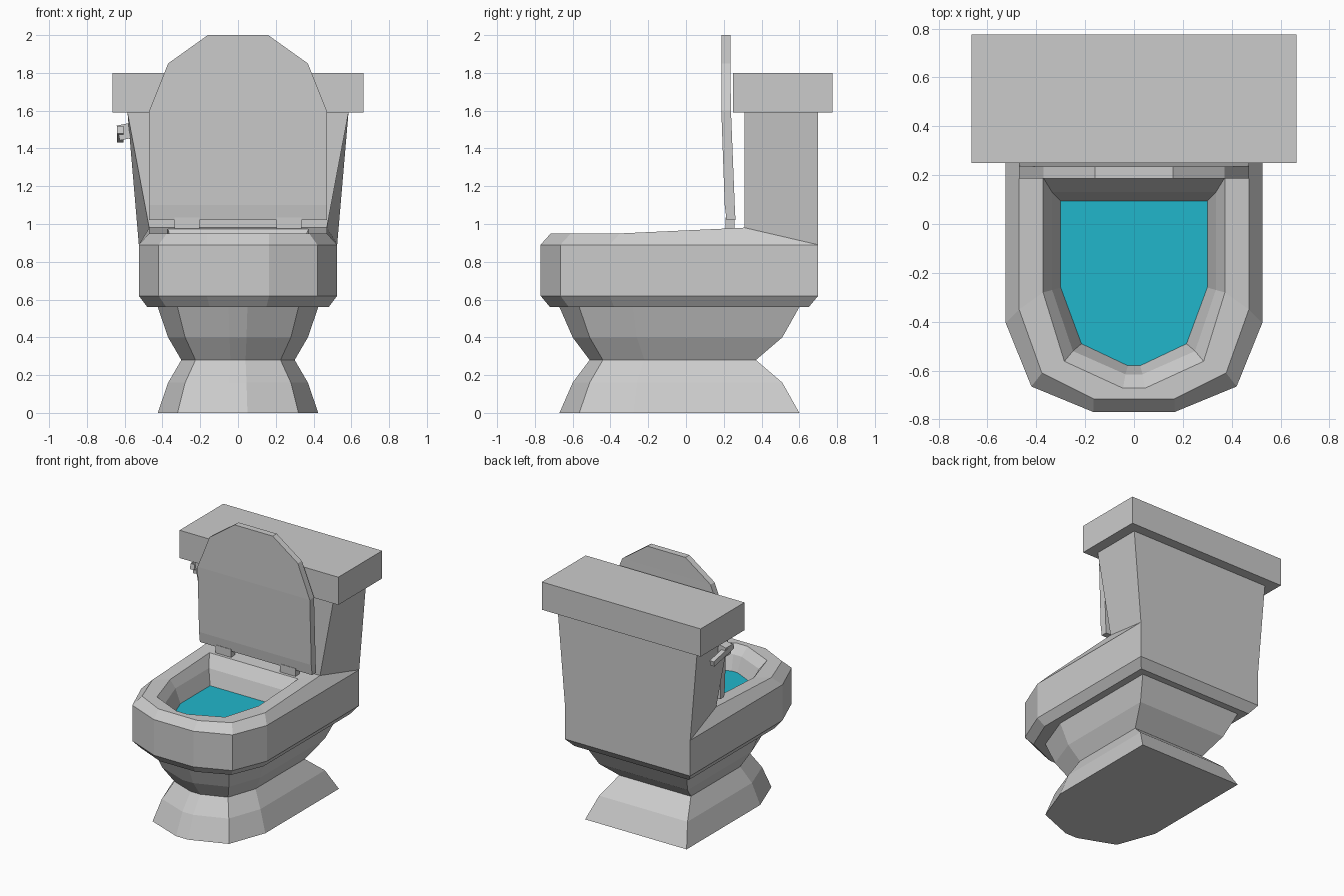
import bpy, bmesh
from mathutils import Matrix

if "Cube" in bpy.data.objects:
    bpy.data.objects.remove(bpy.data.objects["Cube"])


def loft(name, rings, cap_start=True, cap_end=True):
    """Skin a list of equally long point rings with flat quads."""
    bm = bmesh.new()
    rows = [[bm.verts.new(p) for p in ring] for ring in rings]
    n = len(rows[0])
    for a, b in zip(rows, rows[1:]):
        for i in range(n):
            j = (i + 1) % n
            bm.faces.new((a[i], a[j], b[j], b[i]))
    if cap_start:
        bm.faces.new(rows[0][::-1])
    if cap_end:
        bm.faces.new(rows[-1])
    bmesh.ops.recalc_face_normals(bm, faces=bm.faces)
    return finish(name, bm)


def finish(name, bm):
    mesh = bpy.data.meshes.new(name)
    bm.to_mesh(mesh)
    bm.free()
    obj = bpy.data.objects.new(name, mesh)
    bpy.context.collection.objects.link(obj)
    return obj


def box(name, lo, hi, tilt=None):
    bm = bmesh.new()
    bmesh.ops.create_cube(bm, size=1)
    size = [b - a for a, b in zip(lo, hi)]
    mid = [(a + b) / 2 for a, b in zip(lo, hi)]
    bmesh.ops.scale(bm, vec=size, verts=bm.verts)
    if tilt:
        bmesh.ops.rotate(bm, matrix=Matrix.Rotation(tilt[0], 3, tilt[1]), verts=bm.verts)
    bmesh.ops.translate(bm, vec=mid, verts=bm.verts)
    return finish(name, bm)


def outline(z, back, side, corner, front):
    """Mirrored bowl outline; z is a height or a function of y."""
    half = [back, side, corner, front]
    pts = half + [(-x, y) for x, y in reversed(half)]
    return [(x, y, z(y) if callable(z) else z) for x, y in pts]


def rim_z(y):
    return 0.95 + max(0, y + 0.3) * 0.05


# Pedestal: flared foot, waist and underside of the bowl
foot = [(.425, .60), (.425, -.28), (.32, -.565), (.05, -.67)]
mid = [(.37, .51), (.37, -.26), (.28, -.51), (.045, -.60)]
waist = [(.30, .37), (.30, -.22), (.225, -.44), (.04, -.51)]
wall = [(.525, .70), (.525, -.405), (.42, -.665), (.165, -.77)]
water = [(.30, .095), (.30, -.26), (.215, -.49), (.025, -.58)]

# Pedestal, bowl wall, rim and hollow in one continuous skin
loft("bowl", [
    outline(0, *foot),
    outline(.16, *mid),
    outline(.28, *waist),
    outline(.40, *mid),
    outline(.56, *foot),
    outline(.56, (.48, .65), (.48, -.38), (.38, -.62), (.15, -.72)),
    outline(.62, *wall),
    outline(.89, *wall),
    outline(rim_z, (.47, .31), (.47, -.35), (.377, -.61), (.165, -.716)),
    outline(rim_z, (.372, .19), (.372, -.28), (.285, -.562), (.045, -.672)),
    outline(.89, (.335, .13), (.335, -.27), (.25, -.52), (.035, -.615)),
    outline(.78, *water),
], cap_end=False)

# Water surface
bm = bmesh.new()
bm.faces.new([bm.verts.new(p) for p in outline(.78, *water)])
bmesh.ops.recalc_face_normals(bm, faces=bm.faces)
for f in bm.faces:
    f.normal_update()
    if f.normal.z < 0:
        f.normal_flip()
pool = finish("water", bm)
blue = bpy.data.materials.new("water_blue")
blue.diffuse_color = (0.015, 0.47, 0.6, 1)
blue.use_nodes = True
blue.node_tree.nodes["Principled BSDF"].inputs["Base Color"].default_value = blue.diffuse_color
pool.data.materials.append(blue)

# Tank, widening upward, with its cover
loft("tank", [
    [(-.47, .31, .98), (.47, .31, .98), (.525, .70, .89), (-.525, .70, .89)],
    [(-.585, .31, 1.59), (.585, .31, 1.59), (.585, .70, 1.59), (-.585, .70, 1.59)],
])
box("tank_cover", (-.665, .25, 1.59), (.665, .775, 1.80))

# Raised seat lid: rows of height, half width, front y, back y
rows = [(1.02, .47, .215, .262), (1.10, .47, .205, .258), (1.60, .47, .187, .238),
        (1.85, .37, .187, .235), (2.0, .16, .187, .235)]
loft("seat_lid", [[(-w, f, z), (w, f, z), (w, b, z), (-w, b, z)] for z, w, f, b in rows])

# Hinges
for side, label in ((-1, "left"), (1, "right")):
    x = side * .27
    box("hinge_" + label, (x - .065, .21, .96), (x + .065, .258, 1.035))

# Flush lever on the left of the tank
box("lever_pivot", (-.635, .36, 1.45), (-.55, .44, 1.53), (-.2, 'Y'))
box("lever_handle", (-.64, .34, 1.455), (-.605, .58, 1.495), (-.2, 'X'))
